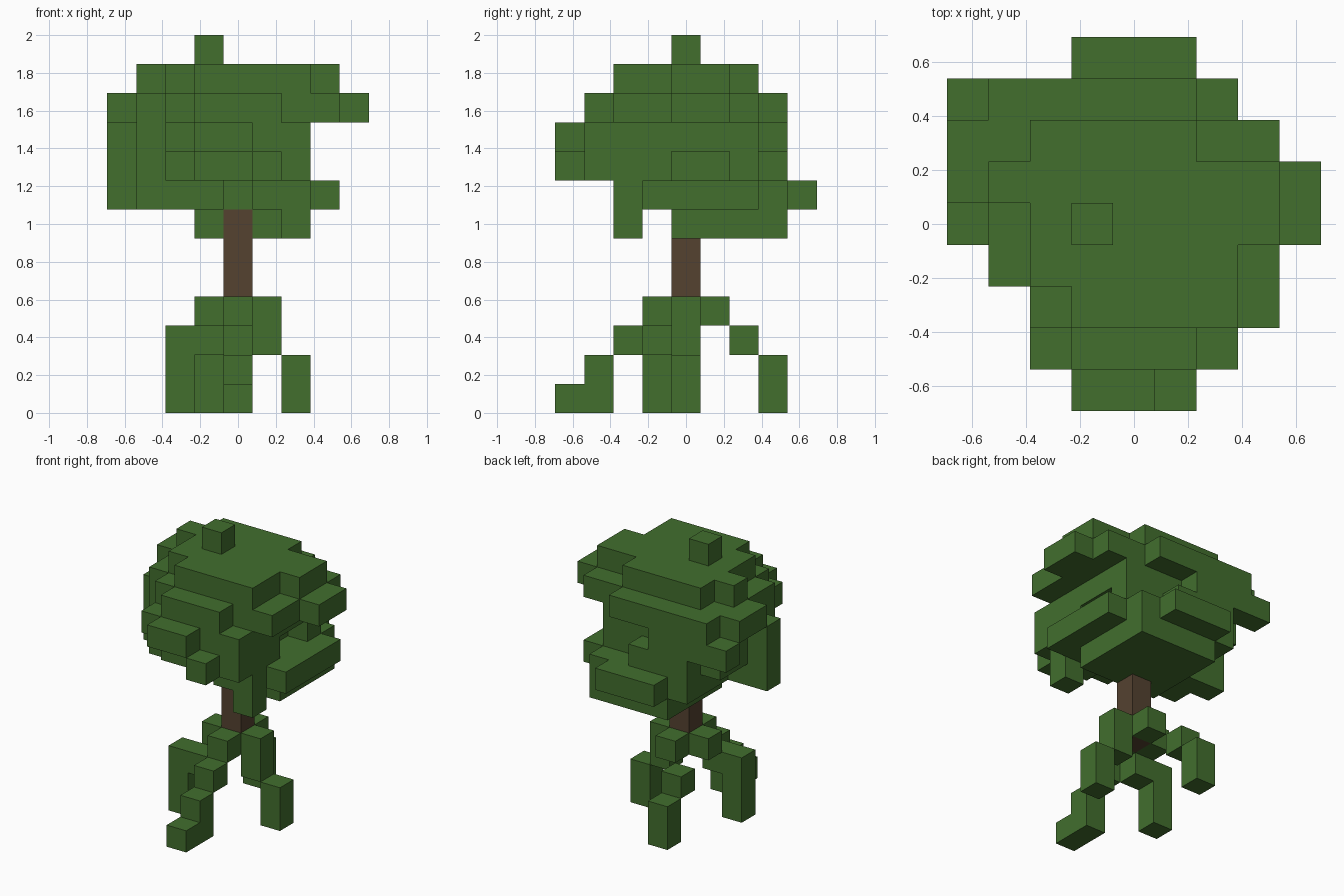
import bpy
import bmesh
from mathutils import Vector

if "Cube" in bpy.data.objects:
    bpy.data.objects.remove(bpy.data.objects["Cube"], do_unlink=True)

UNIT = 2 / 13  # edge of one block


def material(name, rgb):
    mat = bpy.data.materials.new(name)
    mat.use_nodes = True
    colour = (*rgb, 1)
    mat.diffuse_color = colour
    bsdf = next(n for n in mat.node_tree.nodes if n.type == 'BSDF_PRINCIPLED')
    bsdf.inputs["Base Color"].default_value = colour
    bsdf.inputs["Roughness"].default_value = 0.9
    return mat


def fill(cells, bottom, top, *areas):
    """Add blocks over x0..x1, y0..y1 areas on the levels bottom..top."""
    for x0, x1, y0, y1 in areas:
        for x in range(x0, x1 + 1):
            for y in range(y0, y1 + 1):
                for z in range(bottom, top + 1):
                    cells.add((x, y, z))


def build(name, cells, solid, mat):
    """Make one mesh from the outer faces of a set of blocks."""
    bm = bmesh.new()
    for cell in sorted(cells):
        centre = Vector(cell) + Vector((0, 0, 0.5))
        for axis in range(3):
            for sign in (-1, 1):
                normal = Vector((0, 0, 0))
                normal[axis] = sign
                beside = tuple(int(c + n) for c, n in zip(cell, normal))
                if beside in solid:
                    continue
                u = Vector((0, 0, 0))
                u[(axis + 1) % 3] = 0.5
                v = normal.cross(u)
                ring = (u + v, v - u, -u - v, u - v)
                mid = centre + normal / 2
                bm.faces.new([bm.verts.new((mid + r) * UNIT) for r in ring])
    bmesh.ops.remove_doubles(bm, verts=bm.verts, dist=UNIT / 100)
    bmesh.ops.dissolve_limit(bm, angle_limit=0.01, verts=bm.verts, edges=bm.edges)
    mesh = bpy.data.meshes.new(name)
    bm.to_mesh(mesh)
    bm.free()
    mesh.materials.append(mat)
    obj = bpy.data.objects.new(name, mesh)
    bpy.context.collection.objects.link(obj)


leaf_green = material("leaf green", (0.054, 0.156, 0.027))
bark_brown = material("bark brown", (0.089, 0.054, 0.030))

# Trunk
trunk = set()
fill(trunk, 3, 6, (0, 0, 0, 0))

# Four stepped roots
front_root, back_root, left_root, right_root = set(), set(), set(), set()
fill(front_root, 0, 0, (0, 0, -4, -3))
fill(front_root, 1, 1, (0, 0, -3, -3))
fill(front_root, 2, 2, (0, 0, -2, -2))
fill(front_root, 3, 3, (0, 0, -1, -1))
fill(back_root, 0, 1, (-1, -1, 3, 3))
fill(back_root, 2, 2, (-1, -1, 2, 2))
fill(back_root, 3, 3, (0, 0, 1, 1))
fill(left_root, 0, 1, (2, 2, 0, 0))
fill(left_root, 2, 3, (1, 1, 0, 0))
fill(right_root, 0, 2, (-2, -2, -1, -1))
fill(right_root, 2, 2, (-1, -1, -1, -1))
fill(right_root, 3, 3, (-1, -1, 0, 0))

# Crown, from its lowest level to the tip
crown = set()
fill(crown, 6, 6, (-1, 2, 0, 3), (2, 2, -2, -2))
fill(crown, 7, 7, (-2, 2, 0, 3), (-2, -1, -1, -1), (1, 2, -2, -1),
     (-1, 1, 4, 4), (3, 3, -1, 2), (-3, -3, -1, 0))
fill(crown, 7, 9, (-4, -4, 0, 0))
fill(crown, 8, 8, (-3, -3, -1, 2), (-2, 1, -2, 2), (2, 2, -2, -1),
     (2, 2, 2, 2), (-1, 2, -3, -3), (-2, 0, 3, 3), (1, 1, -4, -4))
fill(crown, 9, 9, (-3, -3, -1, 3), (-2, 2, -3, 2), (-2, -1, 3, 3),
     (-1, 0, -4, -4), (-4, -4, 3, 3))
fill(crown, 10, 10, (-4, -4, 1, 2), (-3, -3, -1, 3), (-2, -2, -2, 3),
     (-1, 1, -3, 3), (2, 3, -2, 2), (4, 4, 0, 1))
fill(crown, 11, 11, (-1, 2, -2, -2), (-2, 2, -1, 1), (-2, 1, 2, 2),
     (-3, -3, 1, 1), (3, 3, 0, 1))
fill(crown, 12, 12, (-1, -1, 0, 0))
crown -= trunk

parts = {
    "trunk": (trunk, bark_brown),
    "front_root": (front_root, leaf_green),
    "back_root": (back_root, leaf_green),
    "left_root": (left_root, leaf_green),
    "right_root": (right_root, leaf_green),
    "crown": (crown, leaf_green),
}
solid = set().union(*(cells for cells, _ in parts.values()))
for name, (cells, mat) in parts.items():
    build(name, cells, solid, mat)
